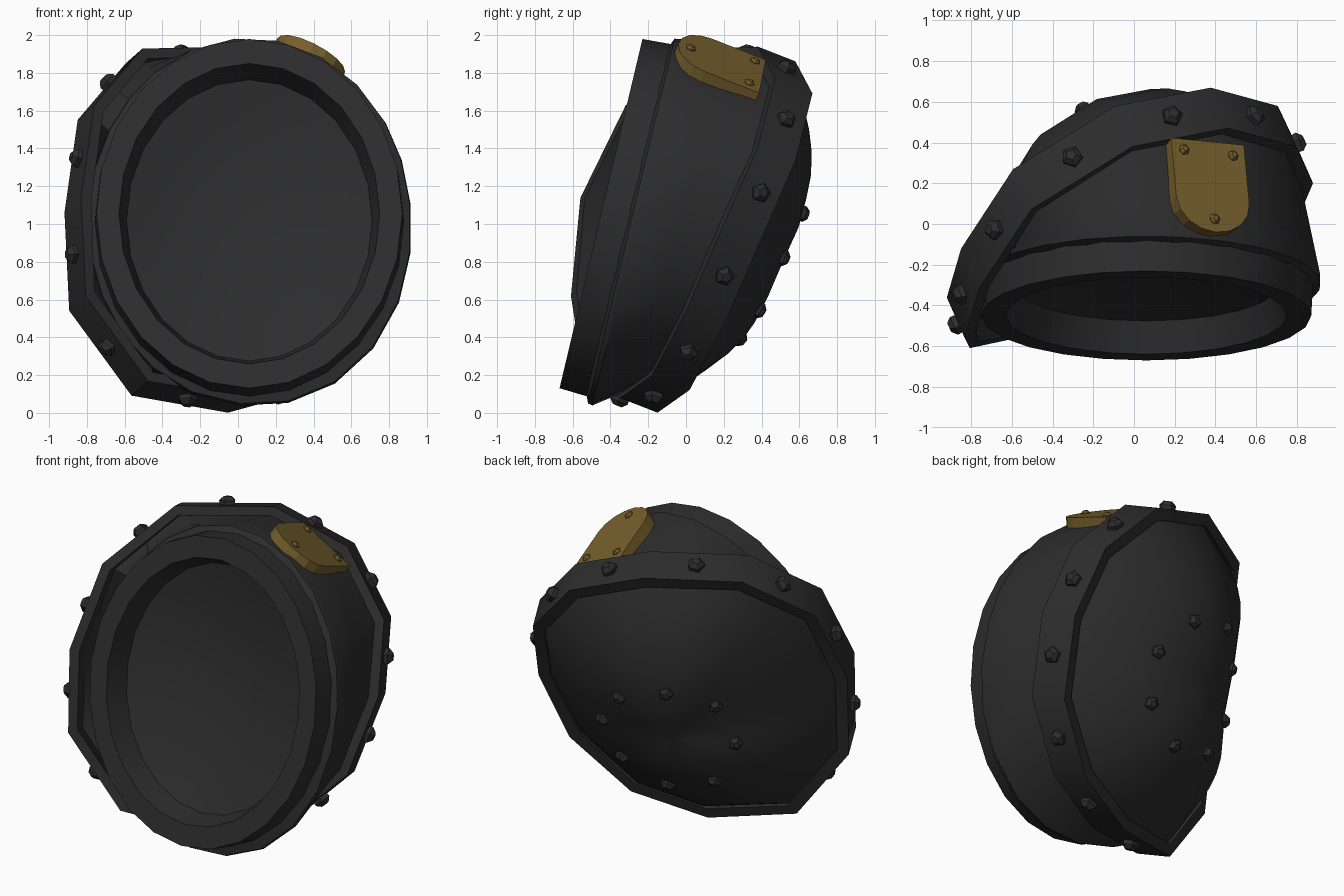
import bpy, bmesh, math
from mathutils import Vector as V, Matrix
from mathutils.bvhtree import BVHTree

if "Cube" in bpy.data.objects:
    bpy.data.objects.remove(bpy.data.objects["Cube"])


def material(name, col):
    m = bpy.data.materials.new(name)
    m.diffuse_color = (*col, 1)
    m.use_nodes = True
    m.node_tree.nodes["Principled BSDF"].inputs["Base Color"].default_value = m.diffuse_color
    return m


DARK = material("dark_iron", (0.026, 0.026, 0.026))
GOLD = material("old_brass", (0.178, 0.114, 0.025))


def finish(name, bm, mat, smooth=None):
    bmesh.ops.recalc_face_normals(bm, faces=bm.faces)
    me = bpy.data.meshes.new(name)
    bm.to_mesh(me)
    bm.free()
    ob = bpy.data.objects.new(name, me)
    bpy.context.collection.objects.link(ob)
    me.materials.append(mat)
    if smooth:
        bpy.ops.object.select_all(action='DESELECT')
        ob.select_set(True)
        bpy.context.view_layer.objects.active = ob
        bpy.ops.object.shade_smooth_by_angle(angle=math.radians(smooth))
    return ob


def loft(name, rings, mat, tip=None, closed=False, smooth=None):
    """Skin a list of equal-length rings, optionally ending in a tip point."""
    bm = bmesh.new()
    vr = [[bm.verts.new(p) for p in r] for r in rings]
    pairs = list(zip(vr, vr[1:])) + ([(vr[-1], vr[0])] if closed else [])
    n = len(vr[0])
    for a, b in pairs:
        for i in range(n):
            j = (i + 1) % n
            bm.faces.new((a[i], a[j], b[j], b[i]))
    if tip is not None:
        t = bm.verts.new(tip)
        for i in range(n):
            bm.faces.new((vr[-1][i], vr[-1][(i + 1) % n], t))
    return finish(name, bm, mat, smooth)


def stud(name, pos, normal, r, h, mat, sides=5):
    """Faceted rivet: short drum with a tapered, flat top."""
    bm = bmesh.new()
    rot = V(normal).to_track_quat('Z', 'Y').to_matrix().to_4x4()
    rings = []
    for rr, z in ((r * .9, -h), (r, h * .4), (r * .5, h)):
        rings.append([bm.verts.new((rr * math.cos(k * math.tau / sides),
                                    rr * math.sin(k * math.tau / sides), z)) for k in range(sides)])
    for a, b in zip(rings, rings[1:]):
        for i in range(sides):
            j = (i + 1) % sides
            bm.faces.new((a[i], a[j], b[j], b[i]))
    bm.faces.new(rings[0])
    bm.faces.new(rings[-1])
    bmesh.ops.transform(bm, matrix=Matrix.Translation(pos) @ rot, verts=bm.verts)
    finish(name, bm, mat)


# Tilted front opening: oval rings measured along its axis
AXIS = V((0, .973, -.231))
UP = V((0, .231, .973))
FRONT = V((.06, -.45, 1.055))


def oval(depth, a, b, angles, bulge=0):
    c = FRONT + AXIS * depth
    out = []
    for t in angles:
        k = 1 + (bulge * max(0, -math.sin(2 * t)) if math.cos(t) > 0 else 0)
        out.append(c + V((a * k * math.cos(t), 0, 0)) + UP * (b * k * math.sin(t)))
    return out


even = [k * math.tau / 24 for k in range(24)]

# Front rim with inner wall and a shallow dished floor
rings = [oval(.18, .82, .96, even), oval(0, .81, .95, even),
         oval(0, .69, .817, even), oval(.155, .65, .765, even)]
for r in (.85, .65, .45, .25):
    rings.append(oval(.155 + .12 * (1 - r * r), .65 * r, .765 * r, even))
loft("rim_and_floor", rings, DARK, tip=FRONT + AXIS * .275, smooth=32)

# Riveted twelve-sided band: centre line corners
band = [V(p) for p in (
    (-.05, .48, 1.90), (-.55, .17, 1.89), (-.805, -.22, 1.59), (-.875, -.46, 1.10),
    (-.85, -.51, .58), (-.52, -.44, .13), (-.01, -.25, .04), (.43, -.08, .16),
    (.75, .10, .50), (.835, .30, .96), (.75, .48, 1.37), (.42, .57, 1.73))]
BACK = V((-.38, .861, -.336)).normalized()
mid = sum(band, V()) / 12


def inset(p, d):
    r = p - mid
    r -= BACK * r.dot(BACK)
    return p - r.normalized() * d


front_out = [p - BACK * .115 for p in band]
back_out = [p + BACK * .115 for p in band]
front_in = [inset(p, .06) for p in front_out]
back_in = [inset(p, .075) for p in back_out]
loft("riveted_band", [front_in, front_out, back_out, back_in], DARK, closed=True, smooth=40)

# Side shell between the rim and the band
end = []
for i, p in enumerate(band):
    for q in (p, (p + band[(i + 1) % 12]) / 2):
        shift = .085 * min(1, max(0, (q.x + .75) / .45))
        end.append(inset(q, .054) - BACK * shift)
angles = [math.atan2((p - FRONT).dot(UP) / .99, (p.x - FRONT.x) / .85) for p in end]
start = oval(.19, .857, 1.0, angles, .03)
loft("side_shell", [oval(.14, .80, .935, angles), oval(.165, .852, .995, angles, .03), start,
                    [a.lerp(b, .5) for a, b in zip(start, end)], end], DARK, smooth=32)

# Domed back plate
edge = []
for i, p in enumerate(back_in):
    edge += [p, (p + back_in[(i + 1) % 12]) / 2]
edge = [p - BACK * .02 for p in edge]
hub = sum(edge, V()) / 24
RISE = BACK * .42 + V((.02, 0, -.02))


def dome(e, r):
    return hub + (e - hub) * r + RISE * (1 - r ** 2.4)


back = loft("back_dome", [[dome(e, r) for e in edge] for r in (1, .94, .86, .74, .6, .45, .3, .15)],
            DARK, tip=hub + RISE, smooth=40)

# Rivets around the band
for i, p in enumerate(band):
    q = band[(i + 1) % 12]
    n = (q - p).cross(BACK).normalized()
    c = (p + q) / 2
    if n.dot(c - mid) < 0:
        n = -n
    stud(f"band_rivet_{i + 1}", c + n * .008, n, .053, .042, DARK)

# Circle of rivets dropped onto the dome
tree = BVHTree.FromPolygons([v.co for v in back.data.vertices],
                            [p.vertices[:] for p in back.data.polygons])
su = V((-1, -1, 0))
su = (su - BACK * su.dot(BACK)).normalized()
sv = BACK.cross(su)
ring_mid = hub + V((.05, .03, -.08))
for k in range(8):
    t = math.radians(45 * k + 4)
    src = ring_mid + su * (.405 * math.cos(t)) + sv * (.405 * math.sin(t)) + BACK * 2
    hit, n, _, _ = tree.ray_cast(src, -BACK)
    if n.dot(BACK) < 0:
        n = -n
    stud(f"dome_rivet_{k + 1}", hit, n, .045, .036, DARK)

# Brass plate with one rounded end
P1, P2, P3 = V((.24, .36, 1.85)), V((.48, .33, 1.735)), V((.39, .02, 1.92))
along = (P3 - (P1 + P2) / 2).normalized()
across = P2 - P1
across = (across - along * across.dot(along)).normalized()
normal = across.cross(along)
if normal.z < 0:
    normal = -normal
centre = (P1 + P2) / 2
hw = .2
outline = [(-hw, -.06), (hw, -.06)]
outline += [(hw * math.cos(k * math.pi / 8), .25 + .17 * math.sin(k * math.pi / 8)) for k in range(9)]
bm = bmesh.new()
low, top = [[bm.verts.new(centre + across * u + along * v + normal * h) for u, v in outline]
            for h in (-.1, 0.013)]
bm.faces.new(low)
bm.faces.new(top)
for i in range(len(low)):
    j = (i + 1) % len(low)
    bm.faces.new((low[i], low[j], top[j], top[i]))
finish("brass_plate", bm, GOLD)
for i, p in enumerate((P1, P2, P3)):
    stud(f"plate_rivet_{i + 1}", p + normal * .008, normal, .028, .024, GOLD, 6)
